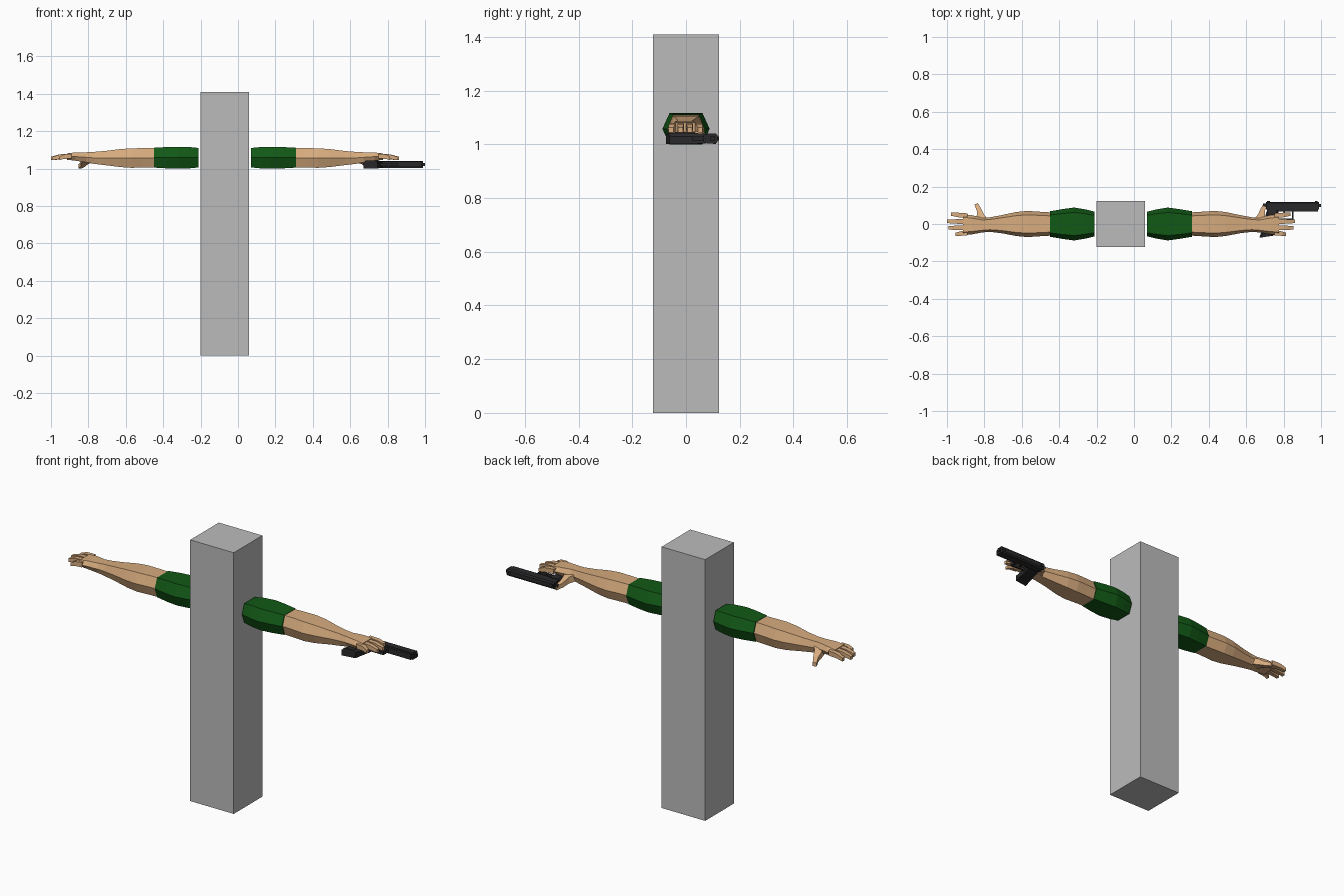
import bpy, bmesh
from mathutils import Vector


def material(name, color):
    m = bpy.data.materials.new(name)
    m.diffuse_color = (*color, 1)
    return m


GREY = material("stone_grey", (0.50, 0.50, 0.50))
GREEN = material("sleeve_green", (0.006, 0.10, 0.008))
SKIN = material("skin", (0.68, 0.41, 0.21))
BLACK = material("gun_black", (0.022, 0.022, 0.024))

HEX = [(1, 0), (0.7, 1), (-0.7, 1), (-1, 0), (-0.7, -1), (0.7, -1)]
RECT = [(1, 1), (-1, 1), (-1, -1), (1, -1)]
BEVEL = [(1, 0.4), (0.7, 1), (-0.7, 1), (-1, 0.4), (-1, -1), (1, -1)]


def finish(name, bm, mat):
    bmesh.ops.recalc_face_normals(bm, faces=bm.faces)
    me = bpy.data.meshes.new(name)
    bm.to_mesh(me)
    bm.free()
    me.materials.append(mat)
    ob = bpy.data.objects.new(name, me)
    bpy.context.collection.objects.link(ob)
    return ob


def loft(name, rings, mat, shape=RECT, side=(0, 1, 0), fx=lambda x: x):
    """Capped tube; each ring is (x, y, z, half width along side, half height)."""
    bm = bmesh.new()
    side = Vector(side).normalized()
    loops = []
    for x, y, z, w, h in rings:
        loop = []
        for a, b in shape:
            p = Vector((x, y, z)) + side * (a * w) + Vector((0, 0, b * h))
            loop.append(bm.verts.new((fx(p.x), p.y, p.z)))
        loops.append(loop)
    n = len(shape)
    for l0, l1 in zip(loops, loops[1:]):
        for i in range(n):
            j = (i + 1) % n
            bm.faces.new((l0[i], l0[j], l1[j], l1[i]))
    bm.faces.new(loops[0])
    bm.faces.new(loops[-1])
    return finish(name, bm, mat)


def box(name, lo, hi, mat):
    yc, zc = (lo[1] + hi[1]) / 2, (lo[2] + hi[2]) / 2
    w, h = (hi[1] - lo[1]) / 2, (hi[2] - lo[2]) / 2
    return loft(name, [(lo[0], yc, zc, w, h), (hi[0], yc, zc, w, h)], mat)


# Body block
box("body_block", (-0.20, -0.122, 0), (0.06, 0.122, 1.41), GREY)


def arm(tag, s):
    # x is measured outwards from the middle of the body
    def fx(x):
        return -0.07 + s * x

    loft(tag + "_sleeve", [
        (0.14, 0, 1.058, 0.066, 0.052), (0.19, 0, 1.058, 0.078, 0.057),
        (0.25, 0, 1.058, 0.088, 0.058), (0.31, 0, 1.058, 0.080, 0.057),
        (0.38, 0, 1.058, 0.068, 0.053)], GREEN, HEX, fx=fx)
    loft(tag + "_forearm", [
        (0.375, 0, 1.057, 0.062, 0.052), (0.44, 0, 1.057, 0.066, 0.052),
        (0.50, 0, 1.056, 0.070, 0.052), (0.56, 0, 1.056, 0.064, 0.048),
        (0.64, -0.001, 1.056, 0.048, 0.038), (0.70, -0.003, 1.057, 0.039, 0.032)],
        SKIN, HEX, fx=fx)
    # Palm
    loft(tag + "_palm", [
        (0.70, -0.003, 1.057, 0.039, 0.032), (0.74, -0.006, 1.060, 0.039, 0.027),
        (0.80, -0.004, 1.064, 0.052, 0.022), (0.845, -0.004, 1.064, 0.056, 0.017)],
        SKIN, HEX, fx=fx)
    # Four fingers, bent down slightly at the middle joint
    fingers = [("index", 0.044, 0.053, 0.908), ("middle", 0.013, 0.014, 0.930),
               ("ring", -0.019, -0.021, 0.922), ("little", -0.047, -0.056, 0.884)]
    for name, y0, y1, tip in fingers:
        mid = (0.82 + tip) / 2 + 0.008
        loft(f"{tag}_{name}_finger", [
            (0.82, y0, 1.066, 0.013, 0.013), (mid, (y0 + y1) / 2, 1.064, 0.012, 0.012),
            (tip, y1, 1.054, 0.009, 0.009)], SKIN, fx=fx)
    # Thumb, reaching back and down
    loft(tag + "_thumb", [
        (0.735, 0.010, 1.052, 0.030, 0.020), (0.752, 0.045, 1.040, 0.020, 0.017),
        (0.758, 0.075, 1.024, 0.013, 0.013), (0.774, 0.108, 1.011, 0.010, 0.010)],
        SKIN, side=(1, -0.35, 0), fx=fx)


arm("left", -1)
arm("right", 1)

# Pistol lying on its side, barrel pointing outwards
loft("pistol_slide", [(0.705, 0.098, 1.022, 0.020, 0.018), (0.99, 0.098, 1.022, 0.020, 0.018)],
     BLACK, [(1, 0.6), (0.7, 1), (-1, 1), (-1, -1), (0.7, -1), (1, -0.6)])
box("pistol_frame", (0.71, 0.066, 1.007), (0.985, 0.082, 1.037), BLACK)
box("pistol_muzzle", (0.985, 0.090, 1.014), (1.0, 0.108, 1.030), BLACK)
box("pistol_hammer", (0.690, 0.088, 1.016), (0.71, 0.110, 1.028), BLACK)
box("rear_sight", (0.712, 0.115, 1.014), (0.728, 0.123, 1.030), BLACK)
box("front_sight", (0.968, 0.115, 1.019), (0.980, 0.123, 1.025), BLACK)
loft("pistol_grip", [
    (0.742, 0.072, 1.022, 0.034, 0.018), (0.732, 0.030, 1.022, 0.034, 0.020),
    (0.718, -0.030, 1.022, 0.036, 0.020), (0.708, -0.068, 1.022, 0.038, 0.021)],
    BLACK, BEVEL, side=(1, 0.15, 0))
# Trigger guard and trigger
box("trigger_guard_front", (0.845, 0.026, 1.014), (0.853, 0.070, 1.030), BLACK)
box("trigger_guard_base", (0.762, 0.022, 1.014), (0.853, 0.030, 1.030), BLACK)
box("trigger", (0.800, 0.038, 1.018), (0.808, 0.070, 1.026), BLACK)
